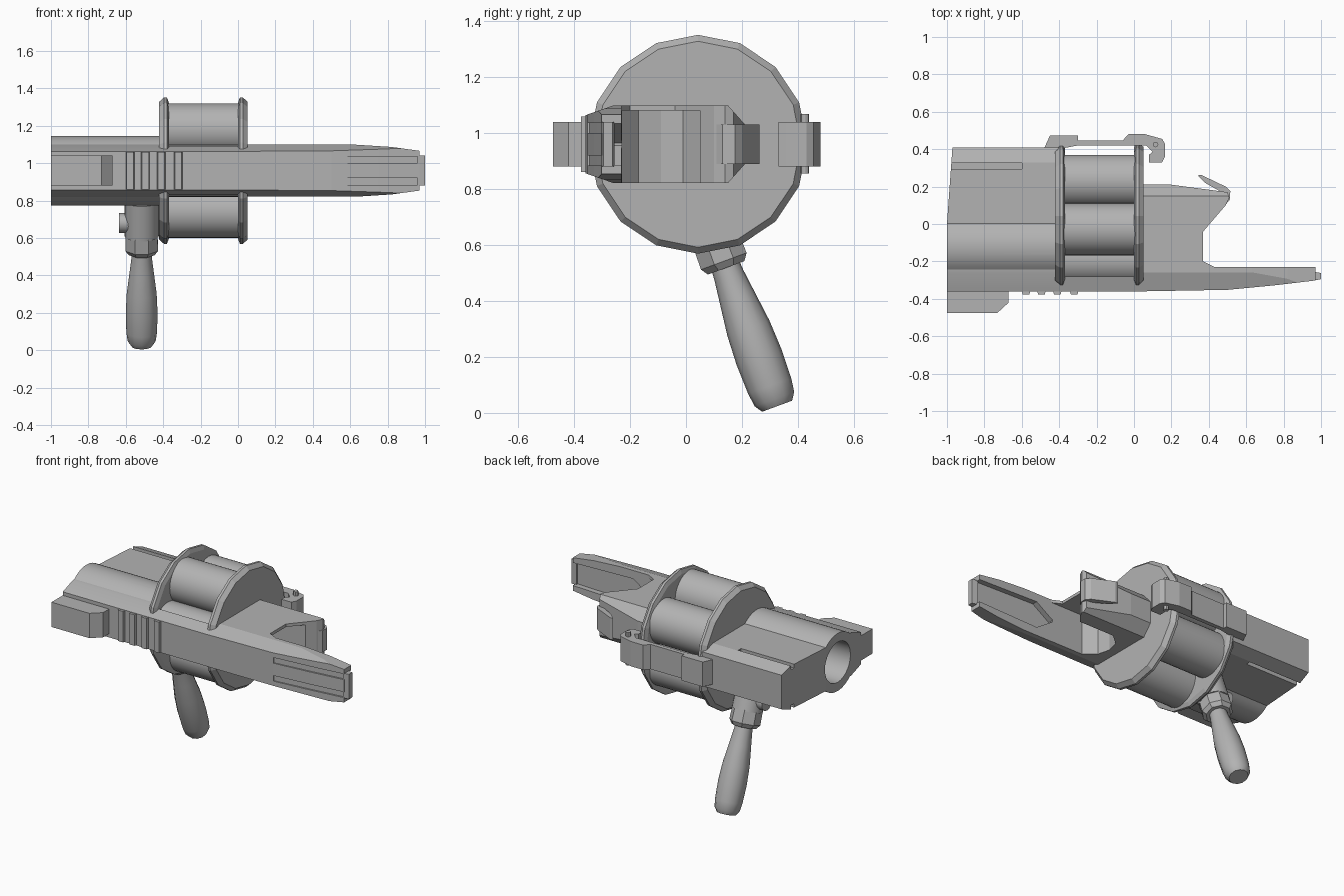
import bpy, bmesh
from math import cos, sin, pi, radians
from mathutils import Vector

cube = bpy.data.objects.get("Cube")
if cube:
    bpy.data.objects.remove(cube)

grey = bpy.data.materials.new("plain_grey")
grey.use_nodes = True
COLOUR = (0.45, 0.45, 0.45, 1)
grey.diffuse_color = COLOUR
grey.node_tree.nodes["Principled BSDF"].inputs["Base Color"].default_value = COLOUR

ZC = 0.96                        # height of the long axis
DRUM = Vector((0, 0.043, 0.96))  # drum axis
BORE = (-0.12, ZC)               # barrel axis in y, z


def finish(name, bm):
    bmesh.ops.recalc_face_normals(bm, faces=bm.faces)
    mesh = bpy.data.meshes.new(name)
    bm.to_mesh(mesh)
    bm.free()
    mesh.materials.append(grey)
    obj = bpy.data.objects.new(name, mesh)
    bpy.context.collection.objects.link(obj)
    return obj


def prism(name, outline, lo, hi, axis="z"):
    """Extrude a 2D outline from lo to hi along an axis."""
    place = {"x": lambda a, b, h: (h, a, b),
             "y": lambda a, b, h: (a, h, b),
             "z": lambda a, b, h: (a, b, h)}[axis]
    bm = bmesh.new()
    low = [bm.verts.new(place(a, b, lo)) for a, b in outline]
    high = [bm.verts.new(place(a, b, hi)) for a, b in outline]
    bm.faces.new(low)
    bm.faces.new(high)
    n = len(outline)
    for i in range(n):
        j = (i + 1) % n
        bm.faces.new((low[i], low[j], high[j], high[i]))
    return finish(name, bm)


def box(name, x, y, z):
    return prism(name, [(x[0], y[0]), (x[1], y[0]), (x[1], y[1]), (x[0], y[1])], *z)


def lathe(name, profile, origin, direction, sides, phase=0):
    """Turn (distance, radius) pairs around an axis."""
    d = Vector(direction).normalized()
    u = Vector((1, 0, 0)) if abs(d.x) < 0.5 else Vector((0, 1, 0))
    u = (u - d * u.dot(d)).normalized()
    w = d.cross(u)
    bm = bmesh.new()
    rings = [[bm.verts.new(Vector(origin) + d * t + r * (u * cos(a) + w * sin(a)))
              for a in (phase + 2 * pi * k / sides for k in range(sides))]
             for t, r in profile]
    bm.faces.new(rings[0])
    bm.faces.new(rings[-1])
    for p, q in zip(rings, rings[1:]):
        for k in range(sides):
            m = (k + 1) % sides
            bm.faces.new((p[k], p[m], q[m], q[k]))
    return finish(name, bm)


def boolean(obj, cutter, operation="DIFFERENCE"):
    mod = obj.modifiers.new("cut", "BOOLEAN")
    mod.operation, mod.object, mod.solver = operation, cutter, "EXACT"
    bpy.context.view_layer.objects.active = obj
    bpy.ops.object.modifier_apply(modifier=mod.name)
    bpy.data.objects.remove(cutter)


def smooth(obj, angle=30):
    bpy.ops.object.select_all(action="DESELECT")
    obj.select_set(True)
    bpy.context.view_layer.objects.active = obj
    bpy.ops.object.shade_smooth_by_angle(angle=radians(angle))


def mirrored(half):
    """Close an upper half section (a, height from axis) into a full outline."""
    return [(a, ZC + h) for a, h in half] + [(a, ZC - h) for a, h in reversed(half)]


# Barrel housing: flat wings around a round barrel, with a slanted muzzle end
R = 0.186
arc = [(BORE[0] + R * cos(a), R * sin(a))
       for a in (radians(131 - 82 * k / 12) for k in range(13))]
housing = prism("barrel_housing", mirrored(
    [(-0.36, 0.103), (-0.26, 0.138)] + arc + [(0.33, 0.14), (0.41, 0.11)]), -1.05, -0.4, "x")
boolean(housing, prism("trim", [(-1, -0.6), (-1, 0), (-0.97, 0.42), (-0.4, 0.42),
                                (-0.4, -0.6)], 0, 2), "INTERSECT")
boolean(housing, lathe("bore", [(-1.2, 0.13), (-0.45, 0.13)], (0, *BORE), (1, 0, 0), 28))
for s in (-1, 1):
    boolean(housing, box("slot", (-1.1, -0.6), (0.295, 0.325),
                         sorted((ZC + s * 0.115, ZC + s * 0.2))))
smooth(housing, 15)

# Side rail passing the drum, with grip ribs and a side block
prism("side_rail", mirrored([(-0.36, 0.103), (-0.28, 0.131)]), -0.42, 0.045, "x")
for x in (-0.577, -0.495, -0.41, -0.32):
    prism("grip_rib", [(x - 0.025, -0.35), (x - 0.018, -0.376), (x + 0.018, -0.376),
                       (x + 0.025, -0.35)], ZC - 0.1, ZC + 0.1)
prism("side_block", [(-1, -0.35), (-1, -0.475), (-0.73, -0.475), (-0.67, -0.42),
                     (-0.67, -0.35)], ZC - 0.08, ZC + 0.08)

# Drum: two sixteen-sided plates, five chambers and a spindle
for name, x, s in (("drum_plate_front", -0.37, -1), ("drum_plate_rear", 0, 1)):
    lathe(name, [(0, 0.365), (0.01, 0.391), (0.026, 0.391), (0.052, 0.368)],
          DRUM + Vector((x, 0, 0)), (s, 0, 0), 16)
for k in range(5):
    a = radians(36 + 72 * k)
    smooth(lathe("chamber", [(-0.375, 0.14), (0.005, 0.14)],
                 DRUM + 0.231 * Vector((0, cos(a), sin(a))), (1, 0, 0), 32))
smooth(lathe("drum_spindle", [(-0.375, 0.1), (0.005, 0.1)], DRUM, (1, 0, 0), 20))

# Rear body with its long tapering arm
body = prism("rear_body", [(0.045, 0.21), (0.2, 0.21), (0.5, 0.17), (0.51, 0.14), (0.49, 0.1),
                           (0.37, -0.04), (0.37, -0.2), (0.43, -0.23), (0.97, -0.23),
                           (0.97, -0.302), (0.75, -0.328), (0.5, -0.352), (0.045, -0.36)],
             ZC - 0.14, ZC + 0.14)
boolean(body, prism("section", mirrored([(-0.37, 0.1), (-0.25, 0.142), (0.14, 0.15),
                                         (0.22, 0.06)]), 0, 1.1, "x"), "INTERSECT")
boolean(body, prism("taper", mirrored([(0, 0.139), (0.63, 0.139), (0.82, 0.127),
                                       (0.98, 0.105)]), -1, 1, "y"), "INTERSECT")
# Two long grooves on the outer side of the arm
for h in (-0.058, 0.058):
    boolean(body, prism("groove", [(0.5, -0.345), (0.75, -0.318), (1.1, -0.276), (1.1, -0.5),
                                   (0.5, -0.5)], ZC + h - 0.018, ZC + h + 0.018))
# Arrow-ended channel along the inner side of the arm, and a hollow open below the body
boolean(body, prism("channel", mirrored([(0.42, 0.005), (0.54, 0.085), (1.1, 0.07)]),
                    -0.265, -0.1, "y"))
boolean(body, prism("hollow", [(0.6, -0.229), (0.2, -0.229), (0.13, -0.17), (0.11, -0.09),
                               (0.13, -0.01), (0.2, 0.05), (0.6, 0.05)], 0.5, ZC + 0.12))
prism("arm_tip", [(0.96, -0.255), (1, -0.262), (1, -0.295), (0.96, -0.302)],
      ZC - 0.08, ZC + 0.08)

# Hook on the rear body and long latch with pin beside the drum
prism("rear_hook", [(0.34, 0.26), (0.36, 0.262), (0.49, 0.2), (0.515, 0.175), (0.512, 0.13),
                    (0.475, 0.085), (0.46, 0.1), (0.48, 0.15), (0.46, 0.175), (0.38, 0.22)],
      ZC - 0.07, ZC + 0.07)
prism("latch", [(-0.48, 0.405), (-0.45, 0.472), (-0.3, 0.472), (-0.3, 0.447), (-0.06, 0.447),
                (-0.03, 0.48), (0.06, 0.48), (0.15, 0.455), (0.165, 0.43), (0.165, 0.36),
                (0.15, 0.33), (0.08, 0.33), (0.08, 0.37), (0.1, 0.385), (0.065, 0.42),
                (-0.3, 0.42), (-0.38, 0.405)], ZC - 0.08, ZC + 0.08)
smooth(lathe("latch_pin", [(-0.105, 0.015), (0.108, 0.015)], (0.115, 0.425, ZC), (0, 0, 1), 12))

# Tilted handle: socket, side stub, collar and swelling grip
top, tilt = Vector((-0.515, 0.04, 0.8)), Vector((0, 0.195, -0.53))
smooth(lathe("handle_socket", [(0, 0.092), (0.2, 0.092)], top, tilt, 24))
smooth(lathe("socket_stub", [(0, 0.053), (0.12, 0.053)], (-0.515, 0.08, 0.68), (-1, 0, 0), 16))
lathe("handle_collar", [(0.18, 0.08), (0.195, 0.092), (0.275, 0.094), (0.3, 0.075)],
      top, tilt, 8, pi / 8)
smooth(lathe("handle_grip", [(0.26, 0.05), (0.33, 0.055), (0.41, 0.065), (0.53, 0.08),
                             (0.64, 0.085), (0.75, 0.082), (0.8, 0.075), (0.827, 0.057)],
             top, tilt, 12), 40)
